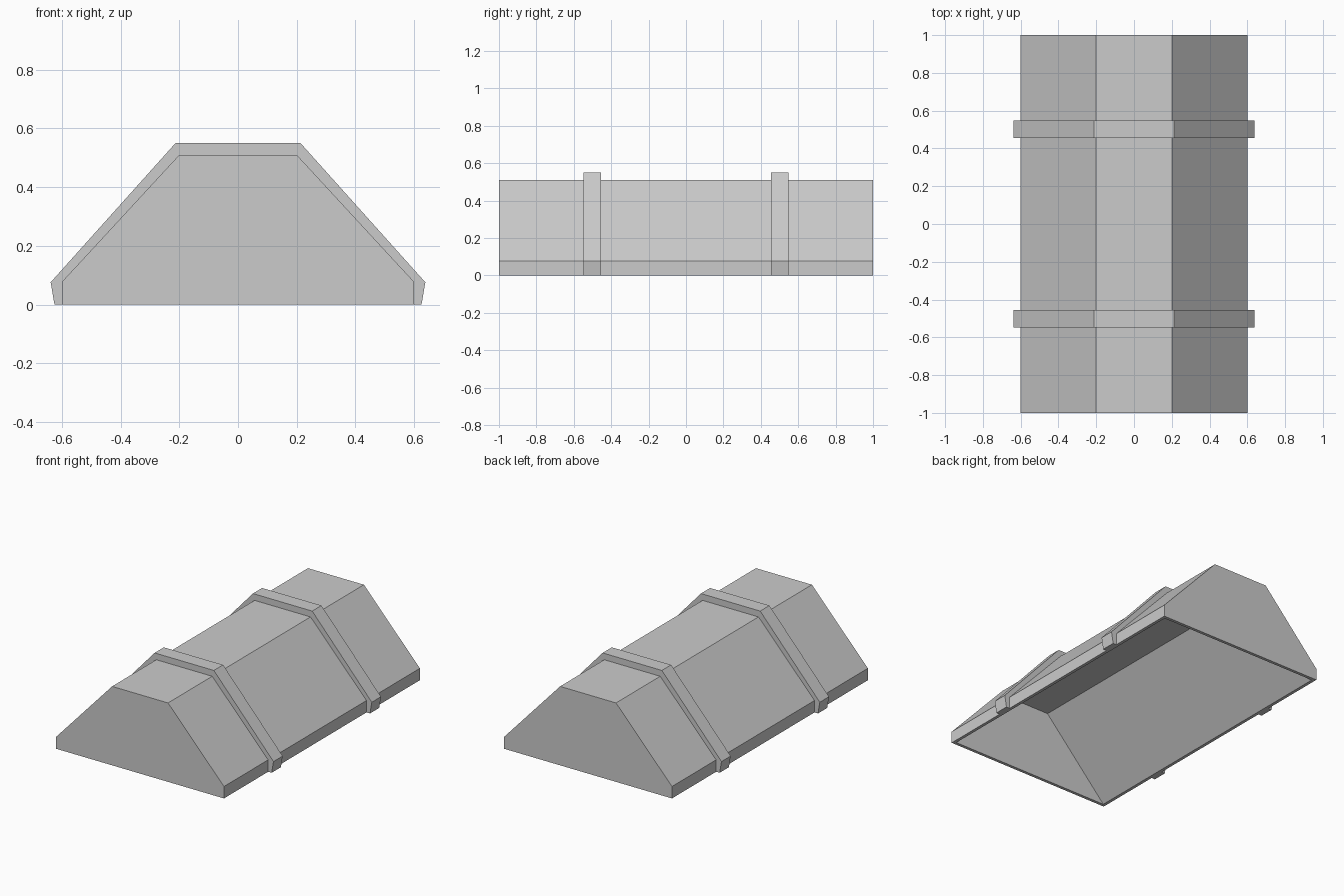
import bpy, bmesh

if "Cube" in bpy.data.objects:
    bpy.data.objects.remove(bpy.data.objects["Cube"])


def mirrored(half):
    # Complete a right-hand half profile across x = 0
    return half + [(-x, z) for x, z in reversed(half)]


def prism(bm, profile, y0, y1, cap_bottom=True):
    # Extrude an XZ profile along y; the last edge of the loop is the bottom
    a = [bm.verts.new((x, y0, z)) for x, z in profile]
    b = [bm.verts.new((x, y1, z)) for x, z in profile]
    n = len(profile)
    bm.faces.new(a)
    bm.faces.new(b[::-1])
    for i in range(n if cap_bottom else n - 1):
        j = (i + 1) % n
        bm.faces.new((a[i], b[i], b[j], a[j]))
    return [a[0], b[0], b[-1], a[-1]]


def finish(bm, name):
    bmesh.ops.recalc_face_normals(bm, faces=bm.faces[:])
    me = bpy.data.meshes.new(name)
    bm.to_mesh(me)
    bm.free()
    ob = bpy.data.objects.new(name, me)
    bpy.context.collection.objects.link(ob)
    return ob


outer = [(0.6, 0), (0.6, 0.077), (0.2, 0.51)]
inner = [(0.58, 0), (0.14, 0.469)]
band = [(0.625, 0), (0.638, 0.076), (0.212, 0.551)]

# Hollow lid, open underneath with a thin rim
bm = bmesh.new()
rim_out = prism(bm, mirrored(outer), -1, 1, False)
rim_in = prism(bm, mirrored(inner), -0.98, 0.98, False)
for i in range(4):
    j = (i + 1) % 4
    bm.faces.new((rim_out[i], rim_out[j], rim_in[j], rim_in[i]))
finish(bm, "lid_shell")

# Two straps wrapped over the lid
for name, y in (("front_strap", -0.502), ("back_strap", 0.502)):
    bm = bmesh.new()
    prism(bm, mirrored(band) + mirrored(outer)[::-1], y - 0.047, y + 0.047)
    finish(bm, name)
